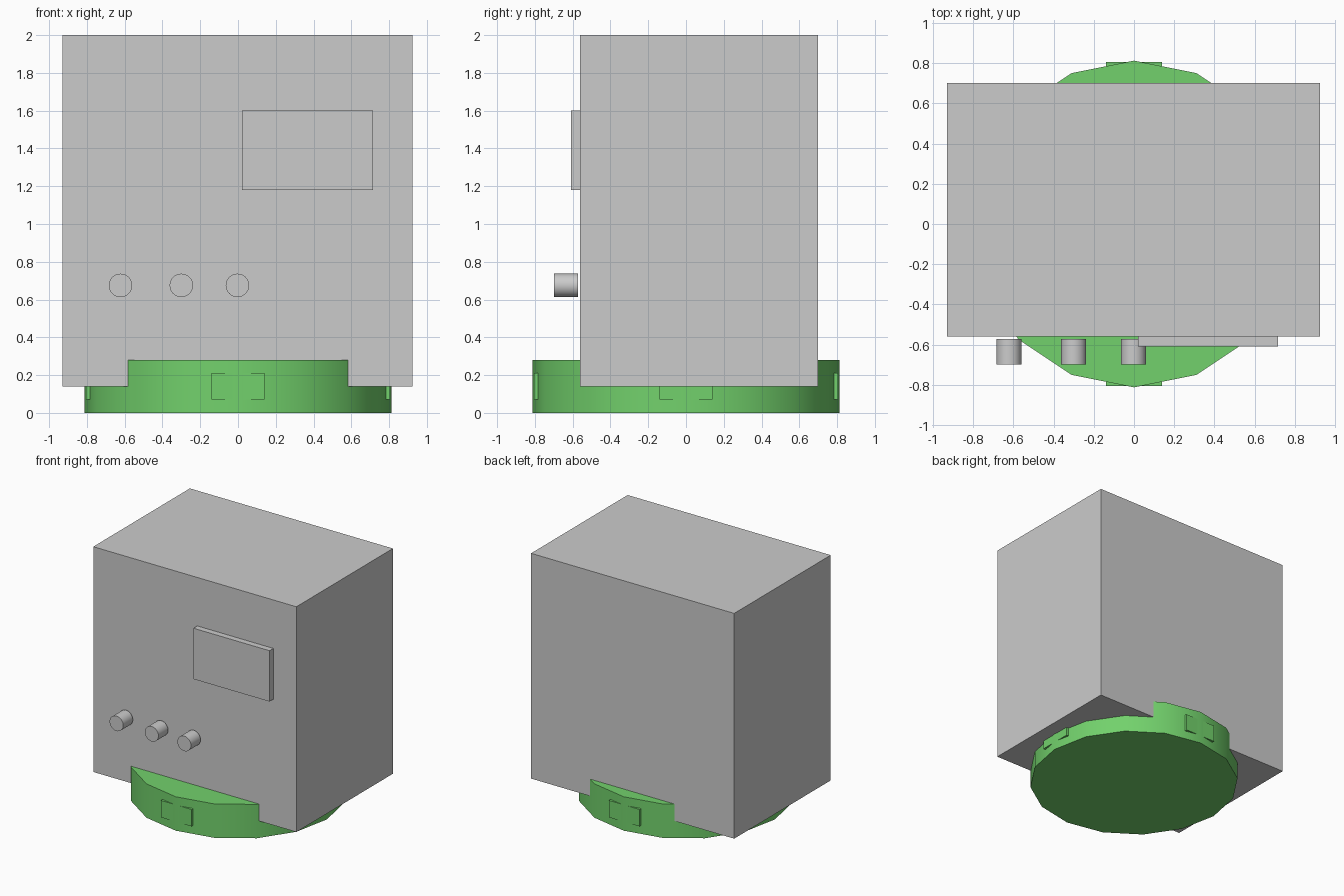
import bpy
import math

if "Cube" in bpy.data.objects:
    bpy.data.objects.remove(bpy.data.objects["Cube"])

green = bpy.data.materials.new("green")
green.diffuse_color = (0.17, 0.64, 0.15, 1)
green.use_nodes = True
green.node_tree.nodes["Principled BSDF"].inputs["Base Color"].default_value = green.diffuse_color


def box(name, lo, hi, mat=None):
    """Box between two opposite corners."""
    bpy.ops.mesh.primitive_cube_add(size=1, location=[(a + b) / 2 for a, b in zip(lo, hi)])
    ob = bpy.context.object
    ob.name = name
    ob.scale = [b - a for a, b in zip(lo, hi)]
    bpy.ops.object.transform_apply(location=False, rotation=False, scale=True)
    if mat:
        ob.data.materials.append(mat)
    return ob


def cylinder(name, sides, radius, depth, loc, rot=(0, 0, 0), mat=None):
    """Cylinder with smooth sides and sharp rims."""
    bpy.ops.mesh.primitive_cylinder_add(vertices=sides, radius=radius, depth=depth,
                                        location=loc, rotation=rot)
    ob = bpy.context.object
    ob.name = name
    bpy.ops.object.shade_smooth_by_angle(angle=math.radians(30))
    if mat:
        ob.data.materials.append(mat)
    return ob


# Cabinet and raised front panel
box("cabinet", (-0.93, -0.56, 0.14), (0.925, 0.70, 2.0))
box("front_panel", (0.02, -0.61, 1.18), (0.715, -0.55, 1.60))

# Row of three knobs
for i, x in enumerate((-0.622, -0.30, -0.003)):
    cylinder(f"knob_{i + 1}", 32, 0.062, 0.126, (x, -0.635, 0.675), (math.pi / 2, 0, 0))

# Sixteen-sided turntable base with a pad on each of its four sides
cylinder("base", 16, 0.812, 0.28, (0, 0, 0.14), mat=green)
for i in range(4):
    pad = box(f"base_pad_{i + 1}", (-0.14, -0.03, -0.07), (0.14, 0.03, 0.07), green)
    a = i * math.pi / 2
    pad.location = (0.776 * math.sin(a), -0.776 * math.cos(a), 0.14)
    pad.rotation_euler.z = a
